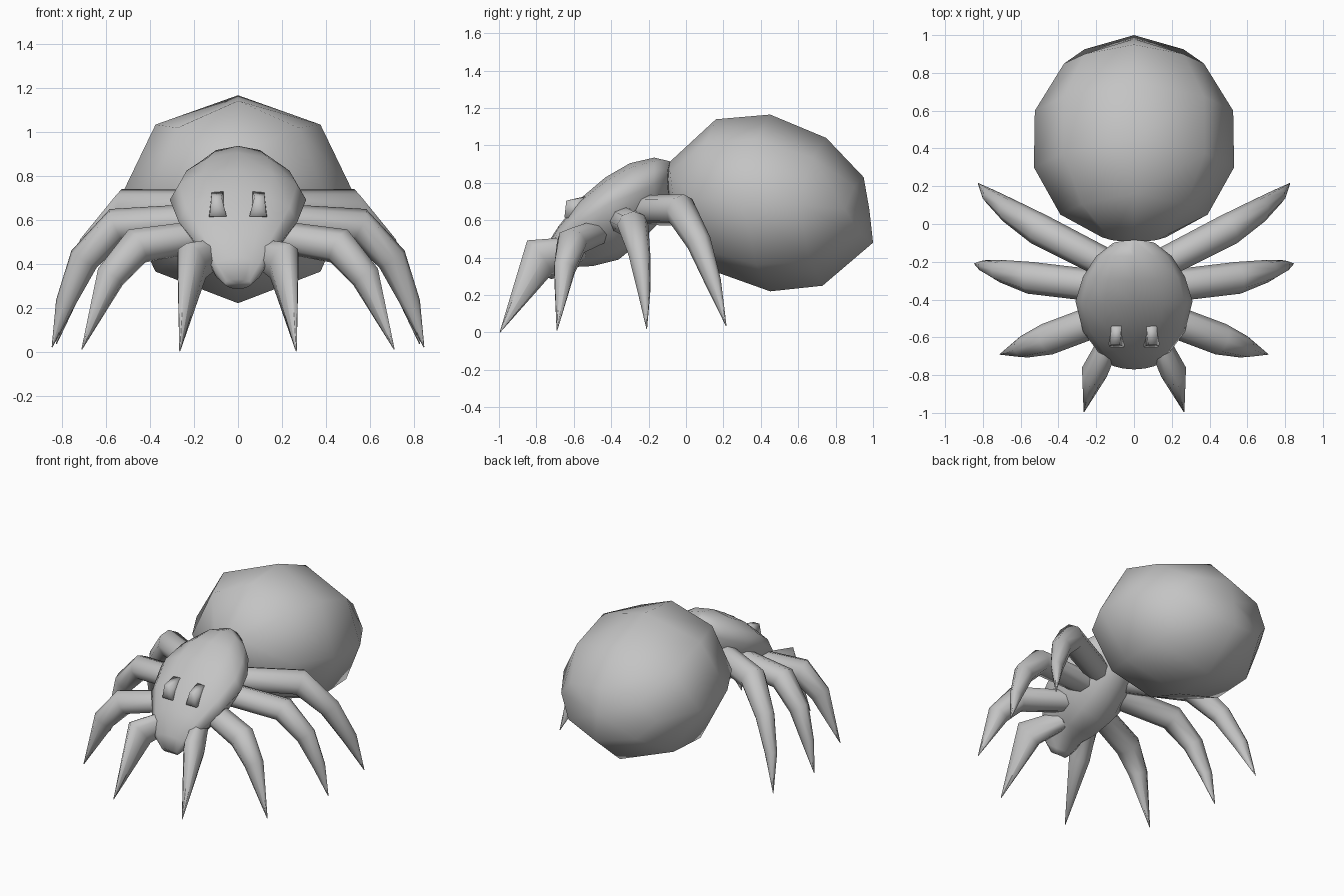
import bpy, bmesh, math
from mathutils import Vector

if "Cube" in bpy.data.objects:
    bpy.data.objects.remove(bpy.data.objects["Cube"])

grey = bpy.data.materials.new("plain grey")
grey.diffuse_color = (0.55, 0.55, 0.55, 1)
grey.use_nodes = True
grey.node_tree.nodes["Principled BSDF"].inputs["Base Color"].default_value = grey.diffuse_color


def finish(name, bm, angle=75):
    bmesh.ops.recalc_face_normals(bm, faces=bm.faces)
    me = bpy.data.meshes.new(name)
    bm.to_mesh(me)
    bm.free()
    ob = bpy.data.objects.new(name, me)
    bpy.context.collection.objects.link(ob)
    me.materials.append(grey)
    bpy.ops.object.select_all(action='DESELECT')
    ob.select_set(True)
    bpy.context.view_layer.objects.active = ob
    bpy.ops.object.shade_smooth_by_angle(angle=math.radians(angle))
    return ob


def skin(bm, rings, caps=(None, None)):
    """Join rings of points with quads and close both ends."""
    vs = [[bm.verts.new(p) for p in r] for r in rings]
    n = len(vs[0])
    for a, b in zip(vs, vs[1:]):
        for i in range(n):
            j = (i + 1) % n
            bm.faces.new((a[i], a[j], b[j], b[i]))
    for end, cap in zip((vs[0], vs[-1]), caps):
        c = bm.verts.new(cap or sum((v.co for v in end), Vector()) / n)
        for i in range(n):
            bm.faces.new((end[i], end[(i + 1) % n], c))


def ring(top, bottom, side, sides, pinch=1.0):
    """Oval through a top (y, z), a bottom (y, z) and a side (x, y, z)."""
    pts = []
    for i in range(sides):
        a = 2 * math.pi * i / sides
        c, s = math.cos(a), math.sin(a)
        end = top if c > 0 else bottom
        k = abs(c)
        z = side[2] + (end[1] - side[2]) * k
        y = side[1] + (end[0] - side[1]) * k * k
        x = side[0] * s * (pinch if c < -0.01 else 1)
        pts.append((x, y, z))
    return pts


# Abdomen: eight-sided bulb
bm = bmesh.new()
skin(bm, [ring(t, b, s, 8) for t, b, s in [
    ((-0.10, 0.90), (-0.085, 0.60), (0.17, -0.07, 0.74)),
    ((0.16, 1.14), (0.17, 0.32), (0.39, 0.05, 0.72)),
    ((0.45, 1.165), (0.45, 0.22), (0.53, 0.30, 0.71)),
    ((0.75, 1.04), (0.73, 0.25), (0.525, 0.60, 0.68)),
    ((0.95, 0.83), (1.00, 0.48), (0.37, 0.85, 0.66))]],
    ((0, -0.10, 0.74), (0, 0.98, 0.66)))
finish("abdomen", bm)

# Head and thorax: one shield sloping down to the mouth, narrower below the rim
bm = bmesh.new()
skin(bm, [ring(t, b, s, 12, p) for t, b, s, p in [
    ((-0.085, 0.915), (-0.085, 0.70), (0.11, -0.10, 0.83), 0.9),
    ((-0.17, 0.935), (-0.15, 0.58), (0.20, -0.17, 0.79), 0.8),
    ((-0.30, 0.905), (-0.25, 0.48), (0.27, -0.28, 0.74), 0.8),
    ((-0.43, 0.83), (-0.36, 0.39), (0.31, -0.41, 0.69), 0.8),
    ((-0.56, 0.72), (-0.50, 0.355), (0.27, -0.57, 0.59), 0.8),
    ((-0.68, 0.57), (-0.60, 0.35), (0.18, -0.69, 0.48), 0.9),
    ((-0.77, 0.43), (-0.68, 0.30), (0.115, -0.75, 0.38), 1),
    ((-0.77, 0.33), (-0.72, 0.285), (0.06, -0.75, 0.31), 1)]])
finish("head_and_thorax", bm)

# Legs: path points with radius across the bend and radius sideways
LEGS = {
    "front_leg": [(0.10, -0.56, 0.45, 0.065, 0.055), (0.21, -0.785, 0.40, 0.115, 0.07),
                  (0.265, -0.995, 0.0, 0.002, 0.002)],
    "second_leg": [(0.14, -0.49, 0.53, 0.07, 0.085), (0.46, -0.61, 0.48, 0.085, 0.085),
                   (0.58, -0.65, 0.34, 0.07, 0.06), (0.71, -0.69, 0.01, 0.002, 0.002)],
    "third_leg": [(0.13, -0.335, 0.60, 0.075, 0.085), (0.55, -0.285, 0.575, 0.08, 0.085),
                  (0.70, -0.25, 0.42, 0.07, 0.06), (0.785, -0.225, 0.22, 0.045, 0.035),
                  (0.845, -0.21, 0.02, 0.002, 0.002)],
    "rear_leg": [(0.11, -0.23, 0.655, 0.08, 0.08), (0.50, -0.03, 0.655, 0.09, 0.085),
                 (0.66, 0.07, 0.48, 0.07, 0.065), (0.76, 0.145, 0.27, 0.05, 0.04),
                 (0.825, 0.215, 0.035, 0.002, 0.002)],
}
for name, path in LEGS.items():
    pts = [Vector(p[:3]) for p in path]
    run = pts[-1] - pts[0]
    side = Vector((run.y, -run.x, 0)).normalized()
    for tag, m in (("left", 1), ("right", -1)):
        rings = []
        for i, p in enumerate(path):
            before = (pts[i] - pts[max(i - 1, 0)]).normalized()
            after = (pts[min(i + 1, len(pts) - 1)] - pts[i]).normalized()
            up = side.cross(before + after).normalized()
            r = []
            for k in range(8):
                a = math.tau * k / 8
                q = pts[i] + up * p[3] * math.cos(a) + side * p[4] * math.sin(a)
                r.append((q.x * m, q.y, max(q.z, 0)))
            rings.append(r)
        bm = bmesh.new()
        skin(bm, rings)
        finish(tag + "_" + name, bm)

# Eyes: small soft wedges standing out of the shield
EYE = [[(0.065, -0.53, 0.73), (0.12, -0.53, 0.725), (0.14, -0.55, 0.60), (0.05, -0.55, 0.60)],
       [(0.075, -0.64, 0.705), (0.12, -0.64, 0.705), (0.13, -0.65, 0.615), (0.052, -0.65, 0.615)]]
for tag, m in (("left", 1), ("right", -1)):
    bm = bmesh.new()
    skin(bm, [[(x * m, y, z) for x, y, z in r] for r in EYE])
    finish(tag + "_eye", bm, 110)
